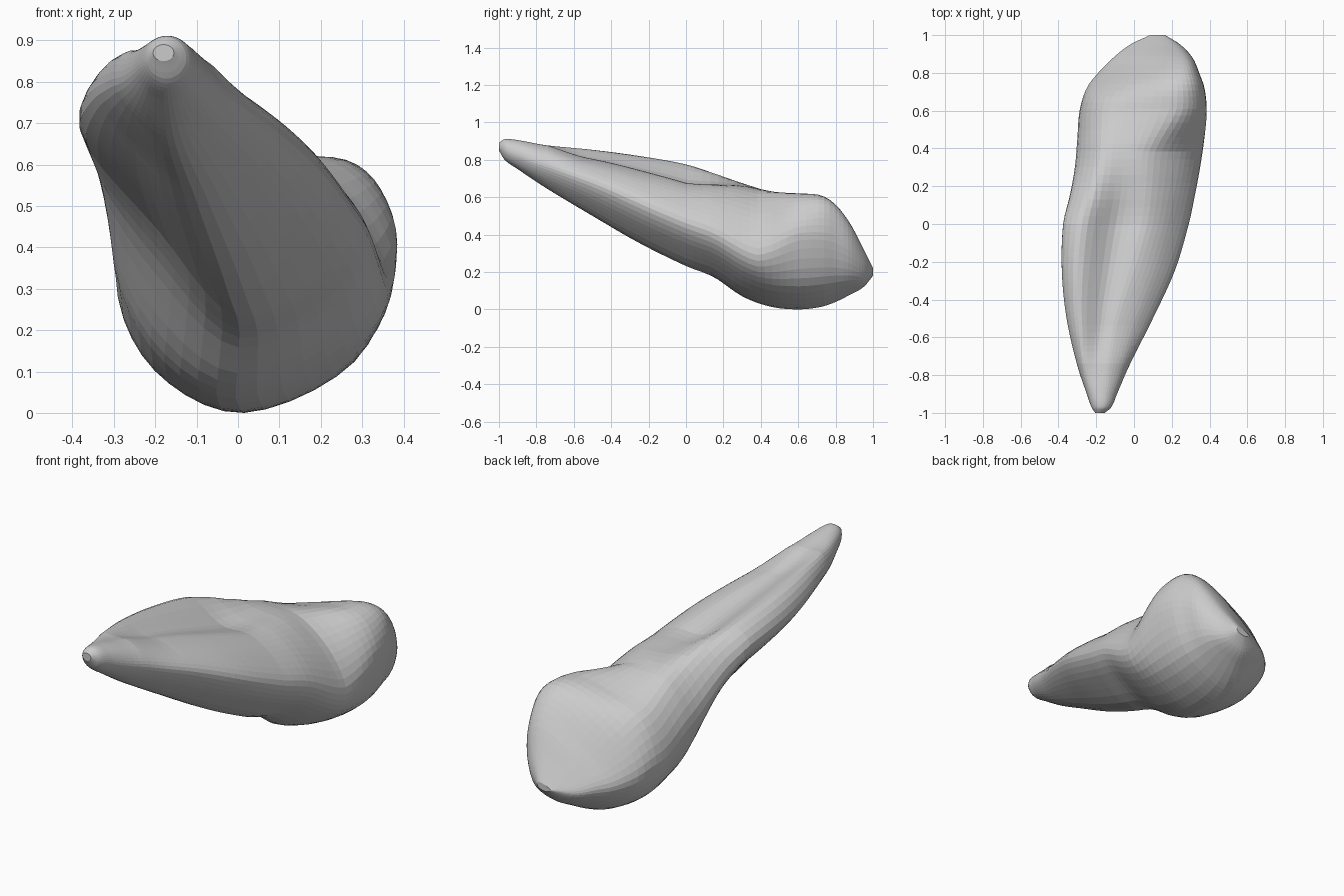
import bpy, bmesh, math
from mathutils import Vector

if "Cube" in bpy.data.objects:
    bpy.data.objects.remove(bpy.data.objects["Cube"])

# Outline along the length: y, x min, x max, z min, z max
OUTLINE = [
    (-1.0, -.205, -.155, .85, .89), (-.97, -.225, -.12, .80, .91),
    (-.9, -.25, -.09, .75, .905), (-.75, -.30, -.025, .65, .878),
    (-.5, -.357, .10, .50, .853), (-.25, -.382, .215, .355, .82),
    (0, -.375, .29, .232, .775), (.15, -.34, .322, .172, .727),
    (.3, -.313, .35, .07, .675), (.45, -.30, .372, .015, .632),
    (.6, -.288, .385, 0, .62), (.72, -.25, .373, .013, .61),
    (.8, -.19, .345, .04, .56), (.88, -.11, .31, .08, .455),
    (.95, -.02, .245, .12, .32), (1.0, .085, .165, .18, .22),
]

# Cross-section shapes in a unit box, from the keel anticlockwise
ROUND = [(.5 + .5 * math.sin(math.tau * k / 9), .5 - .5 * math.cos(math.tau * k / 9)) for k in range(9)]
SHAPES = [
    (-.98, ROUND),
    (-.55, [(.57, 0), (.86, .2), (1, .5), (.84, .74), (.6, .86), (.4, .86), (.13, 1), (0, .7), (.24, .33)]),
    (0, [(.56, 0), (.86, .18), (1, .42), (.87, .66), (.67, .81), (.42, .82), (.15, 1), (0, .8), (.27, .39)]),
    (.37, [(.45, 0), (.85, .18), (1, .4), (.87, .7), (.62, .92), (.38, .97), (.15, .93), (0, .6), (.14, .2)]),
    (.62, [(.45, 0), (.85, .2), (1, .6), (.95, .86), (.77, 1), (.42, .94), (.13, .82), (0, .48), (.13, .16)]),
    (.85, [(.45, 0), (.85, .2), (1, .6), (.95, .93), (.78, .99), (.5, .85), (.18, .58), (0, .33), (.15, .11)]),
]
ROWS, SIDES = 72, 45


def catmull(a, b, c, d, t):
    return .5 * (2 * b + (c - a) * t + (2 * a - 5 * b + 4 * c - d) * t * t
                 + (3 * b - a - 3 * c + d) * t ** 3)


def hermite_at(y, col):
    """Smooth interpolation of one outline column at y."""
    n = len(OUTLINE)
    i = max(k for k in range(n - 1) if OUTLINE[k][0] <= y + 1e-9)

    def slope(k):
        a, b = OUTLINE[max(k - 1, 0)], OUTLINE[min(k + 1, n - 1)]
        return (b[col] - a[col]) / (b[0] - a[0])
    p, q = OUTLINE[i], OUTLINE[i + 1]
    h = q[0] - p[0]
    t = (y - p[0]) / h
    return ((2 * t**3 - 3 * t**2 + 1) * p[col] + (t**3 - 2 * t**2 + t) * h * slope(i)
            + (3 * t**2 - 2 * t**3) * q[col] + (t**3 - t**2) * h * slope(i + 1))


def shape_at(y):
    """Blend neighbouring section shapes."""
    y = min(max(y, SHAPES[0][0]), SHAPES[-1][0])
    i = max(k for k in range(len(SHAPES) - 1) if SHAPES[k][0] <= y)
    (y0, s0), (y1, s1) = SHAPES[i], SHAPES[i + 1]
    t = (y - y0) / (y1 - y0)
    t = .5 * t + .5 * t * t * (3 - 2 * t)
    return [Vector(a).lerp(Vector(b), t) for a, b in zip(s0, s1)]


def ring(y):
    pts = shape_at(y)
    n = len(pts)
    out = []
    for k in range(SIDES):
        f = k * n / SIDES
        i = int(f)
        out.append(catmull(pts[i - 1], pts[i], pts[(i + 1) % n], pts[(i + 2) % n], f - i))
    # fit the closed curve exactly to the outline box
    lo = [min(p[a] for p in out) for a in (0, 1)]
    hi = [max(p[a] for p in out) for a in (0, 1)]
    x0, x1, z0, z1 = (hermite_at(y, c) for c in (1, 2, 3, 4))
    return [(x0 + (x1 - x0) * (p[0] - lo[0]) / (hi[0] - lo[0]), y,
             z0 + (z1 - z0) * (p[1] - lo[1]) / (hi[1] - lo[1])) for p in out]


# Tapered body with rounded head, lofted along y
bm = bmesh.new()
rings = []
for r in range(ROWS + 1):
    y = -math.cos(math.pi * r / ROWS)
    rings.append([bm.verts.new(co) for co in ring(y)])
for a, b in zip(rings, rings[1:]):
    for k in range(SIDES):
        j = (k + 1) % SIDES
        bm.faces.new((a[k], a[j], b[j], b[k]))
bm.faces.new(rings[0][::-1])
bm.faces.new(rings[-1])
bmesh.ops.recalc_face_normals(bm, faces=bm.faces)
mesh = bpy.data.meshes.new("tapered_body")
bm.to_mesh(mesh)
bm.free()
body = bpy.data.objects.new("tapered_body", mesh)
bpy.context.collection.objects.link(body)
